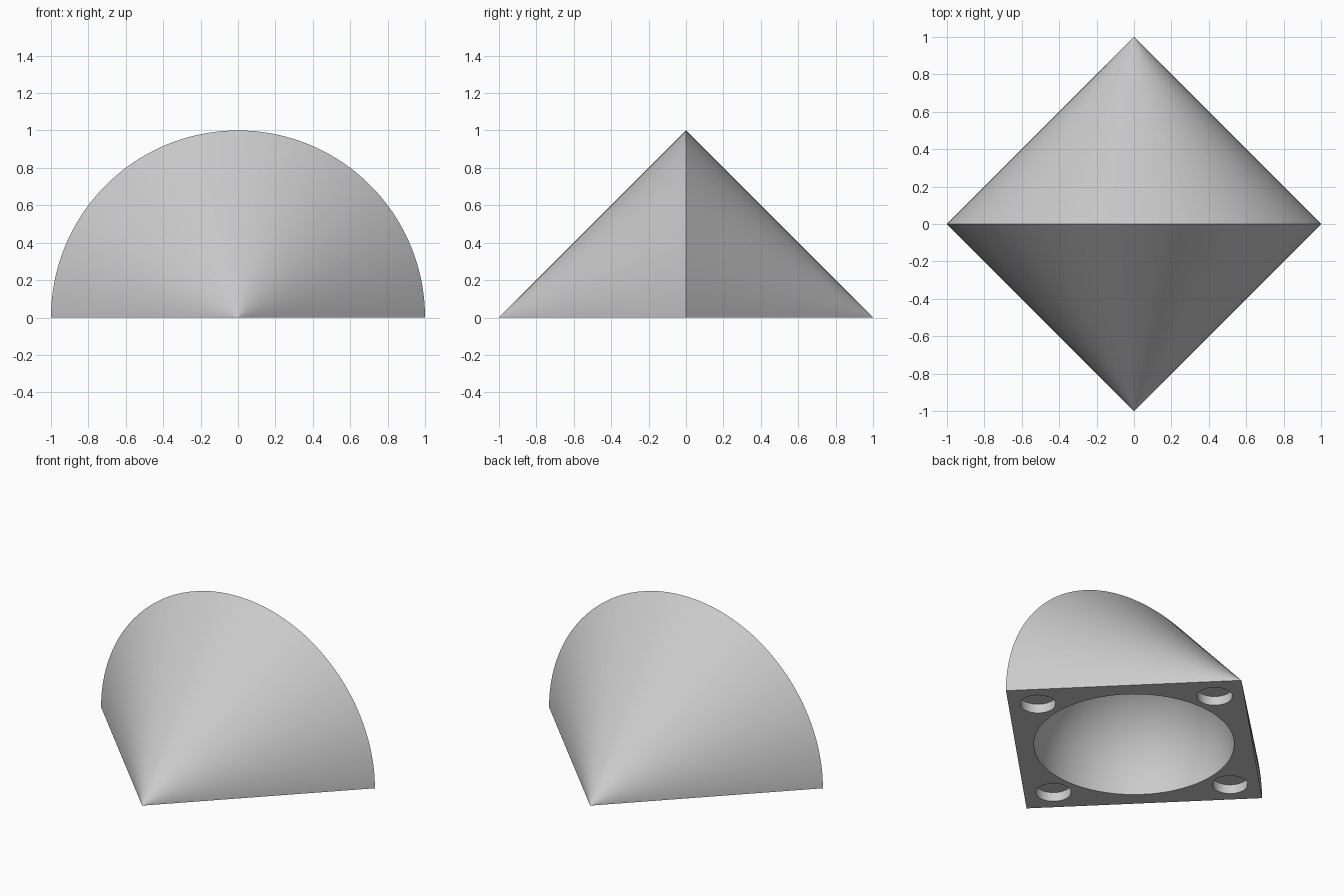
import bpy
import bmesh
from math import pi, sin, cos

old = bpy.data.objects.get("Cube")
if old:
    bpy.data.objects.remove(old, do_unlink=True)

ARC_STEPS = 120
CAVITY_RADIUS = 0.6
HOLE_RADIUS, HOLE_DEPTH, HOLE_OFFSET = 0.106, 0.06, 0.75

grey = bpy.data.materials.new("light_grey")
grey.use_nodes = True
grey.diffuse_color = (0.6, 0.6, 0.6, 1)
grey.node_tree.nodes["Principled BSDF"].inputs["Base Color"].default_value = (0.6, 0.6, 0.6, 1)


def make_object(name, bm):
    bmesh.ops.recalc_face_normals(bm, faces=bm.faces[:])
    mesh = bpy.data.meshes.new(name)
    bm.to_mesh(mesh)
    bm.free()
    mesh.materials.append(grey)
    obj = bpy.data.objects.new(name, mesh)
    bpy.context.scene.collection.objects.link(obj)
    return obj


def carve(target, cutter):
    """Subtract the cutter from the target, then remove the cutter."""
    cutter.hide_render = True
    mod = target.modifiers.new("carve", "BOOLEAN")
    mod.operation = "DIFFERENCE"
    mod.solver = "EXACT"
    mod.object = cutter
    bpy.context.view_layer.objects.active = target
    bpy.ops.object.modifier_apply(modifier=mod.name)
    bpy.data.objects.remove(cutter, do_unlink=True)


# Half of a double cone: a semicircular rim joined to a front and a back tip
bm = bmesh.new()
angles = [pi * i / ARC_STEPS for i in range(ARC_STEPS + 1)]
rim = [bm.verts.new((cos(a), 0, sin(a))) for a in angles]
front, back = [bm.verts.new((0, y, 0)) for y in (-1, 1)]
for a, b in zip(rim, rim[1:]):
    bm.faces.new((a, b, front))
    bm.faces.new((b, a, back))
bm.faces.new((rim[0], front, rim[-1], back))
body = make_object("half_double_cone", bm)

# Round hollow in the underside
bm = bmesh.new()
bmesh.ops.create_uvsphere(bm, u_segments=96, v_segments=48, radius=CAVITY_RADIUS)
for face in bm.faces:
    face.smooth = True
carve(body, make_object("cavity_cutter", bm))

# Shallow round sockets near the four corners of the underside
for x, y in ((1, 0), (-1, 0), (0, 1), (0, -1)):
    bm = bmesh.new()
    bmesh.ops.create_cone(bm, cap_ends=True, segments=64, radius1=HOLE_RADIUS,
                          radius2=HOLE_RADIUS, depth=2 * HOLE_DEPTH)
    bmesh.ops.translate(bm, verts=bm.verts[:], vec=(x * HOLE_OFFSET, y * HOLE_OFFSET, 0))
    carve(body, make_object("socket_cutter", bm))
